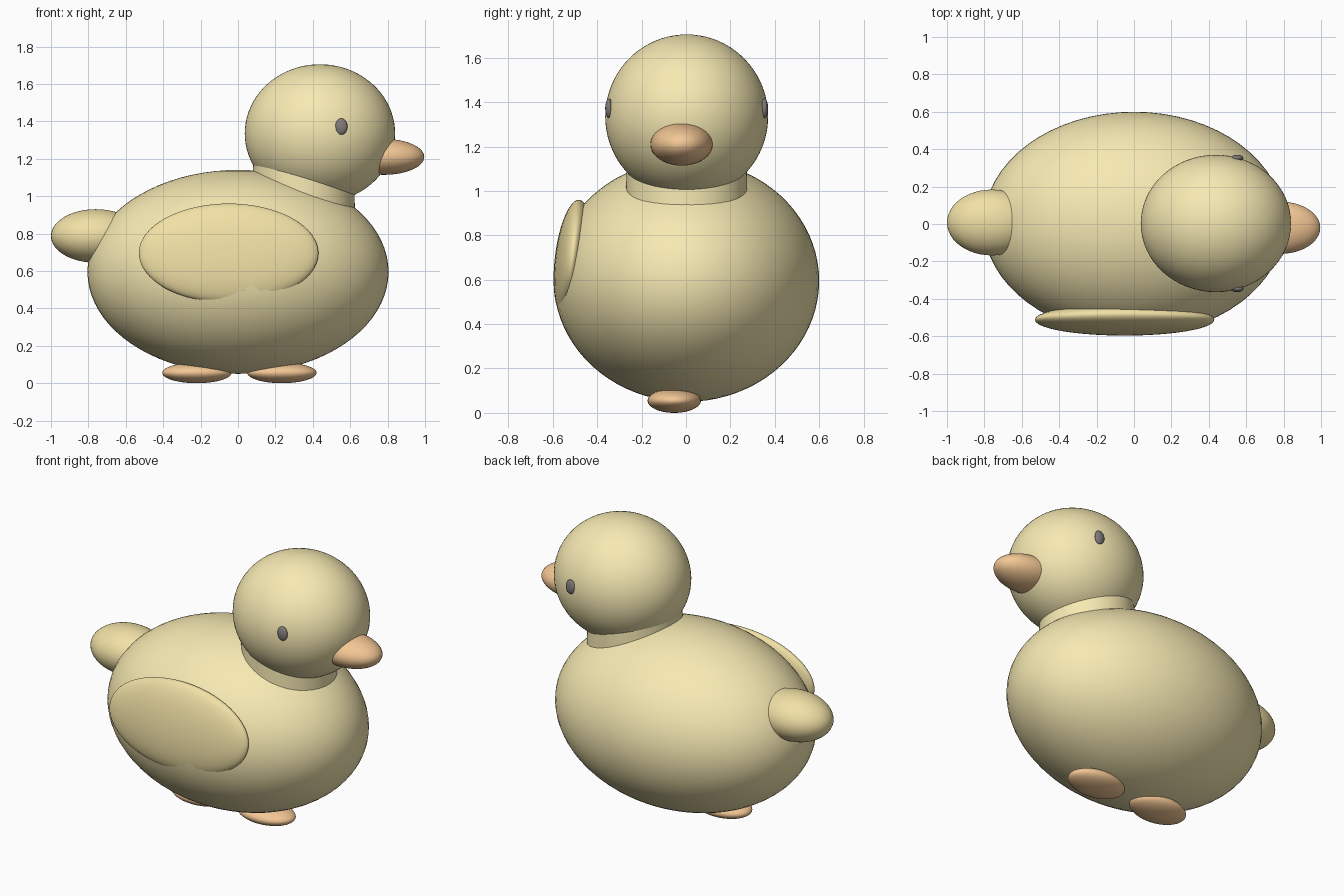
import bpy

if "Cube" in bpy.data.objects:
    bpy.data.objects.remove(bpy.data.objects["Cube"])


def material(name, rgb):
    mat = bpy.data.materials.new(name)
    mat.diffuse_color = (*rgb, 1.0)
    mat.use_nodes = True
    mat.node_tree.nodes["Principled BSDF"].inputs["Base Color"].default_value = mat.diffuse_color
    return mat


YELLOW = material("yellow", (0.93, 0.82, 0.45))
GOLD = material("gold", (0.88, 0.75, 0.38))
ORANGE = material("orange", (0.90, 0.57, 0.30))
DARK = material("dark", (0.22, 0.20, 0.19))


def finish(name, mat):
    obj = bpy.context.object
    obj.name = name
    obj.data.materials.append(mat)
    bpy.ops.object.shade_smooth_by_angle()
    return obj


def ellipsoid(name, center, radii, mat, rotation=(0, 0, 0), segments=48, rings=32):
    bpy.ops.mesh.primitive_uv_sphere_add(
        segments=segments, ring_count=rings, radius=1, location=center, rotation=rotation)
    bpy.context.object.scale = radii
    return finish(name, mat)


# Body and head
ellipsoid("body", (0, 0.002, 0.595), (0.805, 0.598, 0.545), YELLOW, segments=64, rings=40)
ellipsoid("head", (0.438, 0.003, 1.335), (0.402, 0.367, 0.37), YELLOW, segments=64, rings=40)

# Neck joining head and body
bpy.ops.mesh.primitive_cone_add(
    vertices=64, radius1=0.278, radius2=0.268, depth=0.38, location=(0.35, 0.003, 1.01))
finish("neck", YELLOW)

# Tail, and the single wing on the front side
ellipsoid("tail", (-0.76, 0.008, 0.787), (0.24, 0.176, 0.143), GOLD)
ellipsoid("wing", (-0.05, -0.512, 0.695), (0.48, 0.079, 0.267), GOLD, rotation=(-0.12, 0, 0))

# Beak
ellipsoid("beak", (0.78, -0.02, 1.21), (0.216, 0.14, 0.096), ORANGE)

# Eyes
for side, label in ((-1, "right"), (1, "left")):
    ellipsoid(f"{label}_eye", (0.552, 0.003 + side * 0.35, 1.372), (0.033, 0.017, 0.044),
              DARK, segments=24, rings=16)

# Feet, one behind the other
for x, label in ((0.235, "front"), (-0.22, "back")):
    ellipsoid(f"{label}_foot", (x, -0.053, 0.055), (0.185, 0.12, 0.055), ORANGE)
